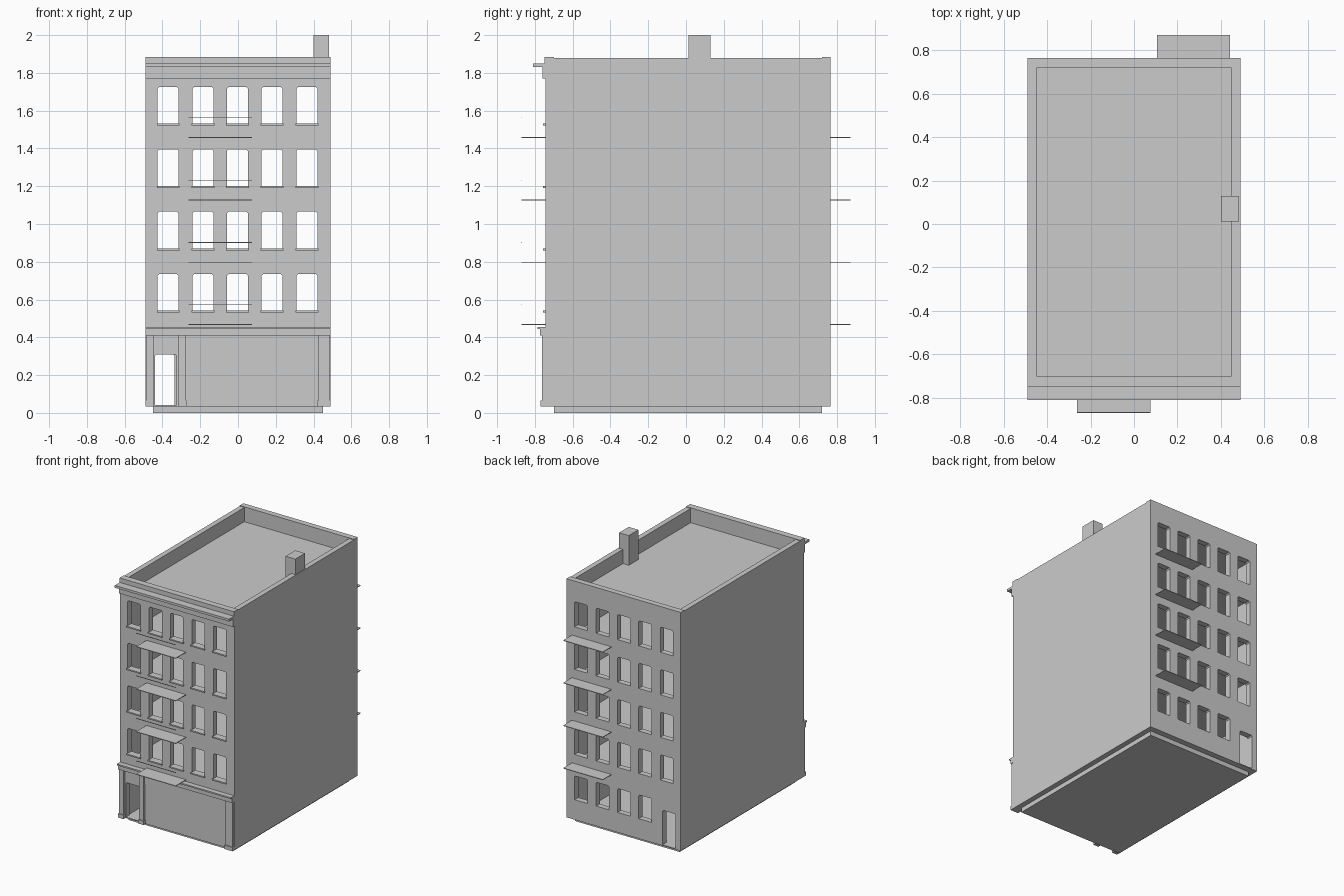
import bpy, bmesh

if "Cube" in bpy.data.objects:
    bpy.data.objects.remove(bpy.data.objects["Cube"])

grey = bpy.data.materials.new("plain_grey")
grey.diffuse_color = (0.6, 0.6, 0.6, 1)
grey.use_nodes = True
grey.node_tree.nodes["Principled BSDF"].inputs["Base Color"].default_value = grey.diffuse_color

COLUMNS = [-0.37, -0.185, -0.003, 0.18, 0.365]
FLOORS = [0.47, 0.80, 1.13, 1.46]          # upper storey floor levels
W = 0.055                                  # half width of a window


def add_box(bm, x0, x1, y0, y1, z0, z1):
    v = [bm.verts.new((x, y, z)) for z in (z0, z1)
         for x, y in ((x0, y0), (x1, y0), (x1, y1), (x0, y1))]
    for f in ((3, 2, 1, 0), (4, 5, 6, 7), (0, 1, 5, 4), (1, 2, 6, 5), (2, 3, 7, 6), (3, 0, 4, 7)):
        bm.faces.new([v[i] for i in f])


def add_opening(bm, x0, x1, y0, y1, z0, z1, c=0.008):
    """Prism with slightly clipped top corners."""
    outline = [(x0, z0), (x1, z0), (x1, z1 - c), (x1 - c, z1), (x0 + c, z1), (x0, z1 - c)]
    front = [bm.verts.new((x, y0, z)) for x, z in outline]
    back = [bm.verts.new((x, y1, z)) for x, z in outline]
    bm.faces.new(front)
    bm.faces.new(back[::-1])
    for i in range(6):
        j = (i + 1) % 6
        bm.faces.new((front[j], front[i], back[i], back[j]))


def finish(name, bm):
    bmesh.ops.recalc_face_normals(bm, faces=bm.faces)
    me = bpy.data.meshes.new(name)
    bm.to_mesh(me)
    bm.free()
    me.materials.append(grey)
    ob = bpy.data.objects.new(name, me)
    bpy.context.collection.objects.link(ob)
    return ob


def boxes(name, *dims):
    bm = bmesh.new()
    for d in dims:
        add_box(bm, *d)
    return finish(name, bm)


def pierced_wall(name, y0, y1, openings):
    """Full-width wall with openings (x0, x1, z0, z1) cut through it."""
    wall = boxes(name, (-0.49, 0.49, y0, y1, 0.035, 1.885))
    bm = bmesh.new()
    for x0, x1, z0, z1 in openings:
        add_opening(bm, x0, x1, y0 - 0.1, y1 + 0.1, z0, z1)
    cutter = finish(name + "_cutter", bm)
    cutter.hide_render = True
    mod = wall.modifiers.new("openings", 'BOOLEAN')
    mod.operation, mod.solver, mod.object = 'DIFFERENCE', 'EXACT', cutter
    bpy.context.view_layer.objects.active = wall
    bpy.ops.object.modifier_apply(modifier=mod.name)
    bpy.data.objects.remove(cutter)


# Front and back walls with window and door openings
upper = [(x - W, x + W, f + 0.07, f + 0.265) for f in FLOORS for x in COLUMNS]
pierced_wall("front_wall", -0.745, -0.70, upper + [(-0.44, -0.325, 0.042, 0.31)])
ground_back = [(x - W, x + W, 0.19, 0.375) for x in COLUMNS[1:]]
pierced_wall("back_wall", 0.72, 0.765, upper + ground_back + [(-0.445, -0.335, 0.042, 0.31)])

# Side walls rise into the parapet
boxes("side_walls", *[(x, x + 0.04, -0.70, 0.72, 0.035, 1.88) for x in (-0.49, 0.45)])

# Base, storey floors and roof deck
boxes("base", (-0.45, 0.45, -0.70, 0.72, 0, 0.04))
boxes("floor_slabs", *[(-0.45, 0.45, -0.70, 0.72, f - 0.03, f) for f in FLOORS])
boxes("roof_deck", (-0.45, 0.45, -0.70, 0.72, 1.74, 1.77))
boxes("chimney", (0.40, 0.483, 0.012, 0.13, 1.75, 2.0))

# Window sills on the front
boxes("window_sills", *[(x - 0.06, x + 0.06, -0.757, -0.744, f + 0.061, f + 0.071)
                        for f in FLOORS for x in COLUMNS])

# Top cornice and shopfront cornice
boxes("top_cornice",
      (-0.49, 0.49, -0.76, -0.744, 1.77, 1.832),
      (-0.49, 0.49, -0.81, -0.744, 1.832, 1.85),
      (-0.49, 0.49, -0.75, -0.744, 1.85, 1.885))
boxes("shop_cornice",
      (-0.49, 0.49, -0.772, -0.744, 0.41, 0.445),
      (-0.49, 0.49, -0.785, -0.744, 0.445, 0.456))

# Shopfront pilasters with plinths, and the sign band
for i, (x0, x1) in enumerate(((-0.487, -0.447), (-0.314, -0.275), (0.425, 0.487))):
    boxes(f"pilaster_{i + 1}",
          (x0, x1, -0.763, -0.744, 0.035, 0.41),
          (x0 - 0.003, x1 + 0.003, -0.77, -0.744, 0.035, 0.065))
boxes("sign_band", (-0.275, 0.425, -0.752, -0.744, 0.345, 0.41))

# Balcony plates front and back, thin front rails
boxes("front_balconies", *[(-0.263, 0.075, -0.87, -0.744, f - 0.005, f) for f in FLOORS])
boxes("front_rails", *[(-0.263, 0.075, -0.871, -0.867, f + 0.1, f + 0.104) for f in FLOORS])
boxes("back_balconies", *[(0.105, 0.443, 0.764, 0.87, f - 0.005, f) for f in FLOORS])
